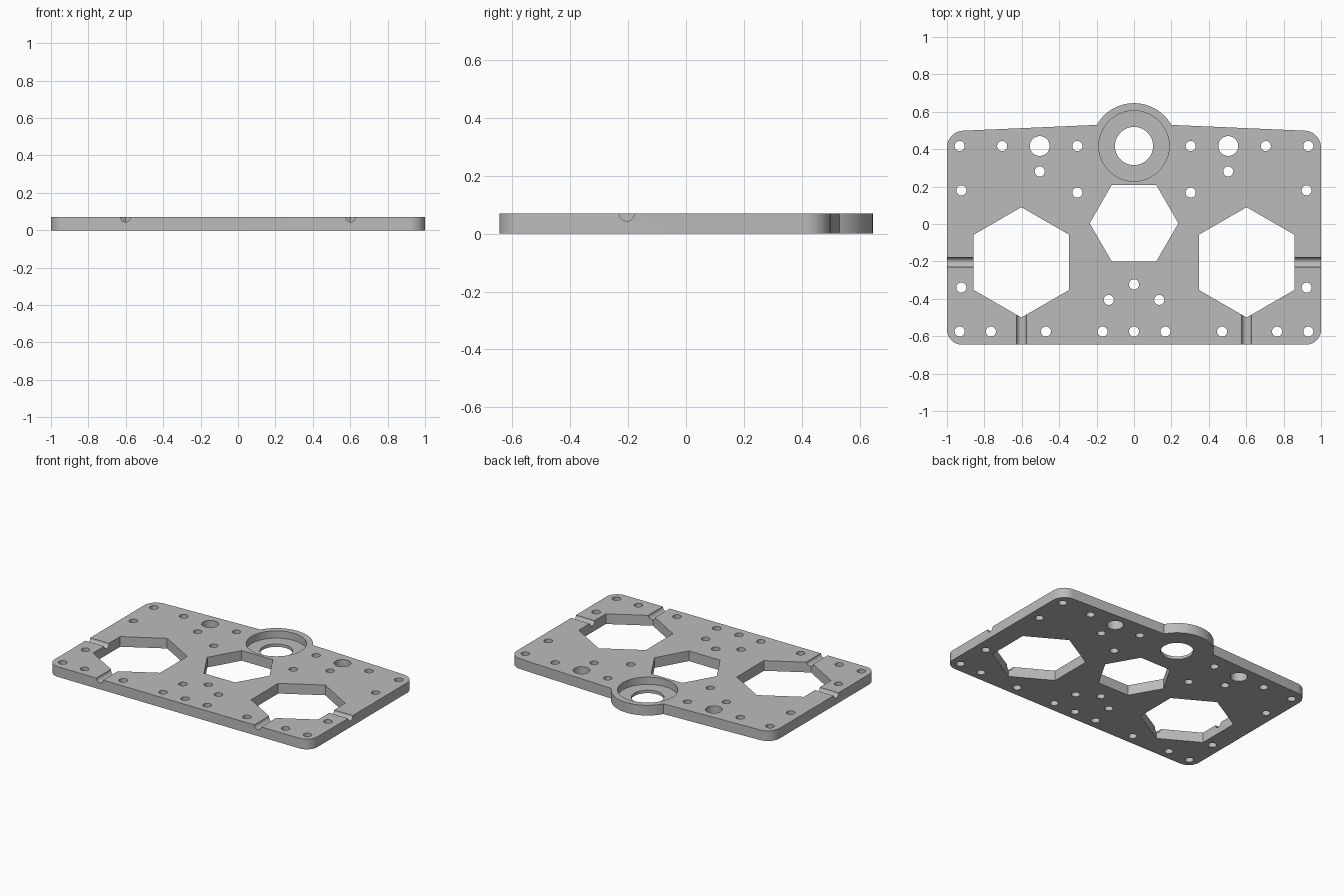
import bpy, bmesh
from math import pi, sin, cos, radians
from mathutils import Matrix, Vector

cube = bpy.data.objects.get("Cube")
if cube:
    bpy.data.objects.remove(cube, do_unlink=True)

THICK = 0.07
HALF_Y = 0.645
BOSS_Y = 0.417

grey = bpy.data.materials.new("plain grey")
grey.use_nodes = True
colour = (0.5, 0.5, 0.5, 1)
grey.diffuse_color = colour
grey.node_tree.nodes["Principled BSDF"].inputs["Base Color"].default_value = colour


def arc(cx, cy, r, start, end, steps):
    """Points along an arc, angles in degrees."""
    angles = [radians(start + (end - start) * i / steps) for i in range(steps + 1)]
    return [(cx + r * cos(a), cy + r * sin(a)) for a in angles]


def make_object(name, bm):
    bmesh.ops.recalc_face_normals(bm, faces=bm.faces)
    mesh = bpy.data.meshes.new(name)
    bm.to_mesh(mesh)
    bm.free()
    mesh.materials.append(grey)
    obj = bpy.data.objects.new(name, mesh)
    bpy.context.collection.objects.link(obj)
    return obj


def prism(bm, points, bottom, top):
    face = bm.faces.new([bm.verts.new((x, y, bottom)) for x, y in points])
    result = bmesh.ops.extrude_face_region(bm, geom=[face])
    verts = [v for v in result["geom"] if isinstance(v, bmesh.types.BMVert)]
    bmesh.ops.translate(bm, verts=verts, vec=(0, 0, top - bottom))


def polygon(x, y, r, sides, turn=0):
    return arc(x, y, r, turn, turn + 360, sides)[:-1]


def cut(target, name, bm):
    """Subtract a temporary cutter and bake the result."""
    cutter = make_object(name, bm)
    cutter.hide_render = True
    mod = target.modifiers.new(name, "BOOLEAN")
    mod.operation = "DIFFERENCE"
    mod.solver = "EXACT"
    mod.object = cutter
    bpy.context.view_layer.objects.active = target
    bpy.ops.object.modifier_apply(modifier=name)
    bpy.data.objects.remove(cutter, do_unlink=True)


# Plate outline: rounded corners, sloping back edge and round boss
right = arc(0.92, -HALF_Y + 0.08, 0.08, -90, 0, 10)
right += arc(0.91, 0.409, 0.09, 0, 87, 10)
boss = arc(0, BOSS_Y, 0.229, 29.5, 150.5, 48)
left = [(-x, y) for x, y in reversed(right)]
bm = bmesh.new()
prism(bm, right + boss + left, 0, THICK)
plate = make_object("mounting_plate", bm)

# Hexagonal windows and round through holes
bm = bmesh.new()
LOW, HIGH = -0.1, 0.2
prism(bm, polygon(0, 0.004, 0.237, 6), LOW, HIGH)
prism(bm, polygon(0, BOSS_Y, 0.102, 64), LOW, HIGH)
mirrored_holes = [(0.932, 0.417), (0.705, 0.417), (0.303, 0.417), (0.504, 0.281),
                  (0.303, 0.168), (0.923, 0.18), (0.923, -0.34), (0.135, -0.406),
                  (0.932, -0.575), (0.765, -0.575), (0.471, -0.575), (0.168, -0.575)]
for side in (-1, 1):
    prism(bm, polygon(side * 0.602, -0.205, 0.295, 6, 30), LOW, HIGH)
    prism(bm, polygon(side * 0.504, BOSS_Y, 0.053, 40), LOW, HIGH)
    for x, y in mirrored_holes:
        prism(bm, polygon(side * x, y, 0.027, 28), LOW, HIGH)
for y in (-0.323, -0.575):
    prism(bm, polygon(0, y, 0.027, 28), LOW, HIGH)
cut(plate, "through_holes", bm)

# Bearing recess in the boss
bm = bmesh.new()
prism(bm, polygon(0, BOSS_Y, 0.188, 80), THICK - 0.05, HIGH)
cut(plate, "bearing_recess", bm)

# Half-round grooves from the side windows to the plate edges
bm = bmesh.new()
for side in (-1, 1):
    for centre, axis in (((side * 0.95, -0.205, THICK), Vector((1, 0, 0))),
                         ((side * 0.602, -0.58, THICK), Vector((0, 1, 0)))):
        turn = Vector((0, 0, 1)).rotation_difference(axis).to_matrix().to_4x4()
        bmesh.ops.create_cone(bm, cap_ends=True, segments=32, radius1=0.026,
                              radius2=0.026, depth=0.3,
                              matrix=Matrix.Translation(centre) @ turn)
cut(plate, "wire_grooves", bm)

# Smooth round walls, sharp edges elsewhere
bpy.ops.object.select_all(action="DESELECT")
plate.select_set(True)
bpy.context.view_layer.objects.active = plate
bpy.ops.object.shade_smooth_by_angle(angle=radians(30))
